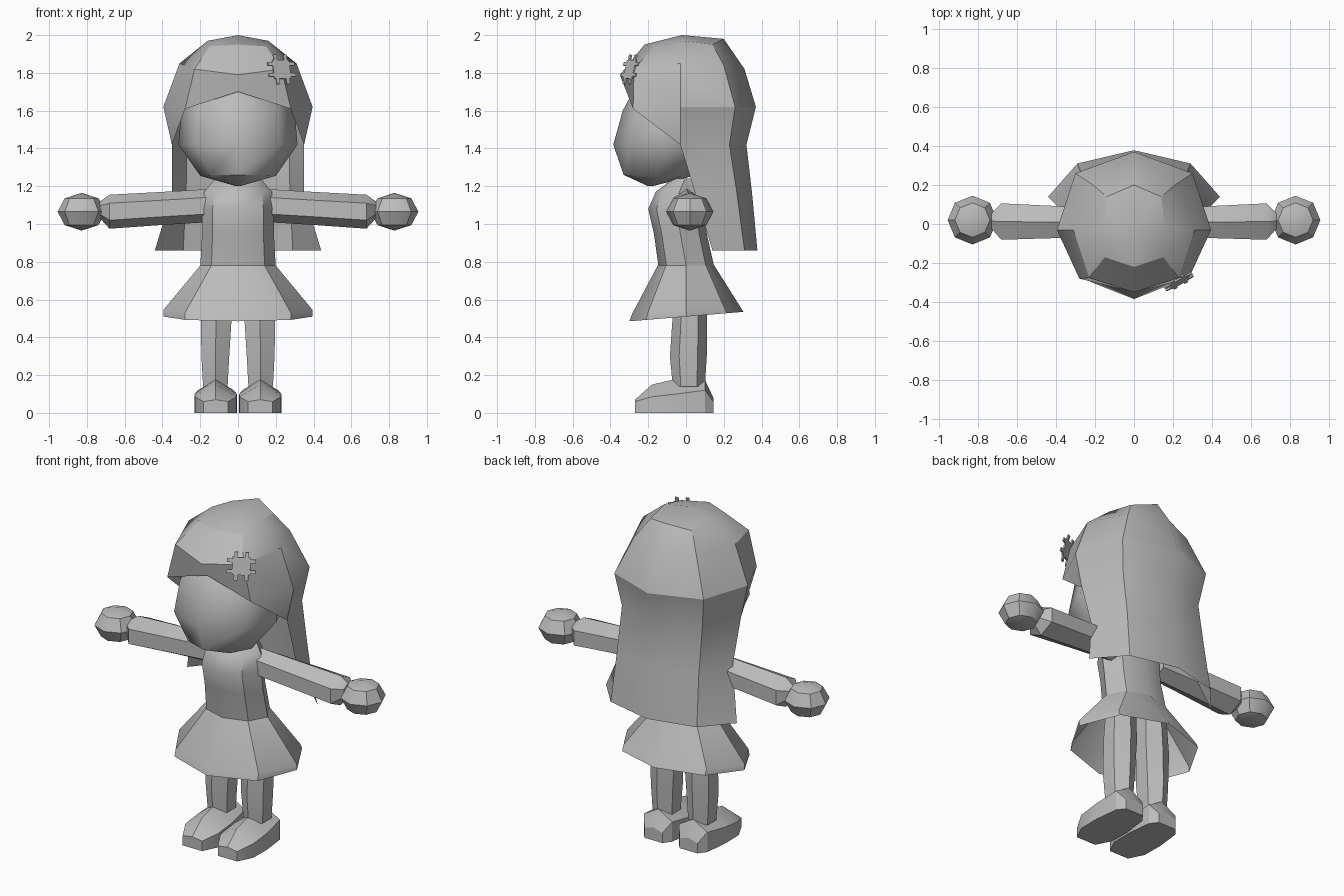
import bpy, bmesh, math
from mathutils import Vector, Matrix

if "Cube" in bpy.data.objects:
    bpy.data.objects.remove(bpy.data.objects["Cube"])

grey = bpy.data.materials.new("plain grey")
grey.diffuse_color = (0.5, 0.5, 0.5, 1)
grey.use_nodes = True
grey.node_tree.nodes["Principled BSDF"].inputs["Base Color"].default_value = grey.diffuse_color


def finish(name, bm, angle=35, recalc=True):
    if recalc:
        bmesh.ops.recalc_face_normals(bm, faces=bm.faces)
    me = bpy.data.meshes.new(name)
    bm.to_mesh(me)
    bm.free()
    me.materials.append(grey)
    for p in me.polygons:
        p.use_smooth = True
    me.set_sharp_from_angle(angle=math.radians(angle))
    ob = bpy.data.objects.new(name, me)
    bpy.context.collection.objects.link(ob)
    return ob


def mirror(ob):
    m = ob.modifiers.new("mirror", 'MIRROR')
    m.use_clip = True
    m.merge_threshold = 0.0005
    return ob


def loft(name, rings, caps=(True, True), angle=35):
    """Skin a list of equal rings of points."""
    bm = bmesh.new()
    rows = [[bm.verts.new(p) for p in r] for r in rings]
    n = len(rows[0])
    for a, b in zip(rows, rows[1:]):
        for i in range(n):
            j = (i + 1) % n
            bm.faces.new((a[i], a[j], b[j], b[i]))
    for use, row in zip(caps, (rows[0], rows[-1])):
        if use:
            bm.faces.new(row)
    return finish(name, bm, angle)


def oval(z, rx, y0, y1, n=8, cx=0, tilt=0):
    """Horizontal ring, first point at the front; tilt raises the back."""
    pts = []
    for i in range(n):
        t = 2 * math.pi * i / n
        c = -math.cos(t)
        pts.append((cx + rx * math.sin(t), (y0 + y1) / 2 + c * (y1 - y0) / 2, z + tilt * c))
    return pts


# head
loft("head", [oval(1.2, .01, -.2, -.18), oval(1.255, .2, -.33, .02, tilt=-.005),
              oval(1.42, .315, -.385, .22), oval(1.6, .3, -.335, .22),
              oval(1.76, .21, -.25, .15), oval(1.82, .03, -.1, 0)], angle=45)

# torso
loft("torso", [oval(.77, .2, -.145, .15), oval(.95, .19, -.17, .11),
               oval(1.08, .19, -.2, .1), oval(1.17, .18, -.16, .09),
               oval(1.24, .12, -.07, .06)])

# skirt, open below
loft("skirt", [oval(.78, .2, -.15, .15), oval(.545, .395, -.285, .285, tilt=.02),
               oval(.51, .395, -.3, .305, tilt=.025)], caps=(False, False))

# hair: half of it as columns from the crown down, then mirrored
columns = {
    "front": [(0, -.22, 1.95), (0, -.35, 1.79), (0, -.295, 1.70)],
    "front_corner": [(.15, -.17, 1.94), (.23, -.275, 1.82), (.28, -.28, 1.61)],
    "side": [(.16, -.02, 1.97), (.31, -.03, 1.85), (.395, -.03, 1.62),
             (.35, -.03, 1.42), (.35, .05, 1.16), (.44, .14, .86)],
    "back_corner": [(.14, .14, 1.95), (.21, .2, 1.84), (.3, .26, 1.62),
                    (.27, .23, 1.42), (.275, .27, 1.16), (.29, .31, .86)],
    "back": [(0, .2, 1.98), (0, .31, 1.82), (0, .37, 1.62),
             (0, .32, 1.42), (0, .35, 1.16), (0, .378, .86)],
}
bm = bmesh.new()
crown = bm.verts.new((0, -.02, 2))
cols = [[bm.verts.new(p) for p in c] for c in columns.values()]
for a, b in zip(cols, cols[1:]):
    bm.faces.new((crown, a[0], b[0]))
    for i in range(min(len(a), len(b)) - 1):
        bm.faces.new((a[i], a[i + 1], b[i + 1], b[i]))
bm.faces.new((cols[1][2], cols[2][3], cols[2][2]))  # lock in front of the ear
mirror(finish("hair", bm, 30, recalc=False))

# legs
mirror(loft("leg", [oval(.14, .075, -.07, .1, 6, .12), oval(.3, .085, -.085, .11, 6, .12),
                    oval(.52, .095, -.07, .11, 6, .115), oval(.74, .085, -.06, .1, 6, .11)]))


# shoes: pentagon sections along y
def shoe_section(y, hw, side, peak):
    c = .118
    return [(c - hw, y, 0), (c + hw, y, 0), (c + hw, y, side), (c, y, peak), (c - hw, y, side)]


mirror(loft("shoe", [shoe_section(-.27, .065, .06, .07), shoe_section(-.18, .11, .085, .15),
                     shoe_section(-.05, .112, .1, .18), shoe_section(.1, .095, .12, .175),
                     shoe_section(.145, .06, .06, .08)], angle=30))


# arms: hexagon sections along x
def arm_section(x, y0, y1, z0, z1):
    return [(x, (y0 + y1) / 2 + math.sin(t) * (y1 - y0) / 2, (z0 + z1) / 2 + math.cos(t) * (z1 - z0) / 2)
            for t in (math.pi * i / 3 for i in range(6))]


mirror(loft("arm", [arm_section(.15, -.075, .085, 1.01, 1.185), arm_section(.4, -.085, .105, .995, 1.17),
                    arm_section(.68, -.095, .12, .975, 1.155), arm_section(.73, -.03, .06, 1.03, 1.12)]))

# hands
bm = bmesh.new()
bmesh.ops.create_uvsphere(bm, u_segments=8, v_segments=4, radius=1,
                          matrix=Matrix.Translation((.828, .02, 1.065)) @ Matrix.Diagonal((.127, .125, .1, 1)))
mirror(finish("hand", bm, 40))

# hair clip: square plate with two tabs on each side
bm = bmesh.new()
plates = [(0, 0, .1, .1)]
for s in (-1, 1):
    for k in (-1, 1):
        plates += [(s * .065, k * .03, .03, .02), (k * .03, s * .065, .02, .03)]
normal = Vector((.46, -.85, .25)).normalized()
turn = normal.to_track_quat('Z', 'Y').to_matrix().to_4x4()
for x, y, w, h in plates:
    bmesh.ops.create_cube(bm, size=1, matrix=Matrix.Translation((.23, -.296, 1.818)) @ turn
                          @ Matrix.Translation((x, y, 0)) @ Matrix.Diagonal((w, h, .009, 1)))
finish("hair_clip", bm)
